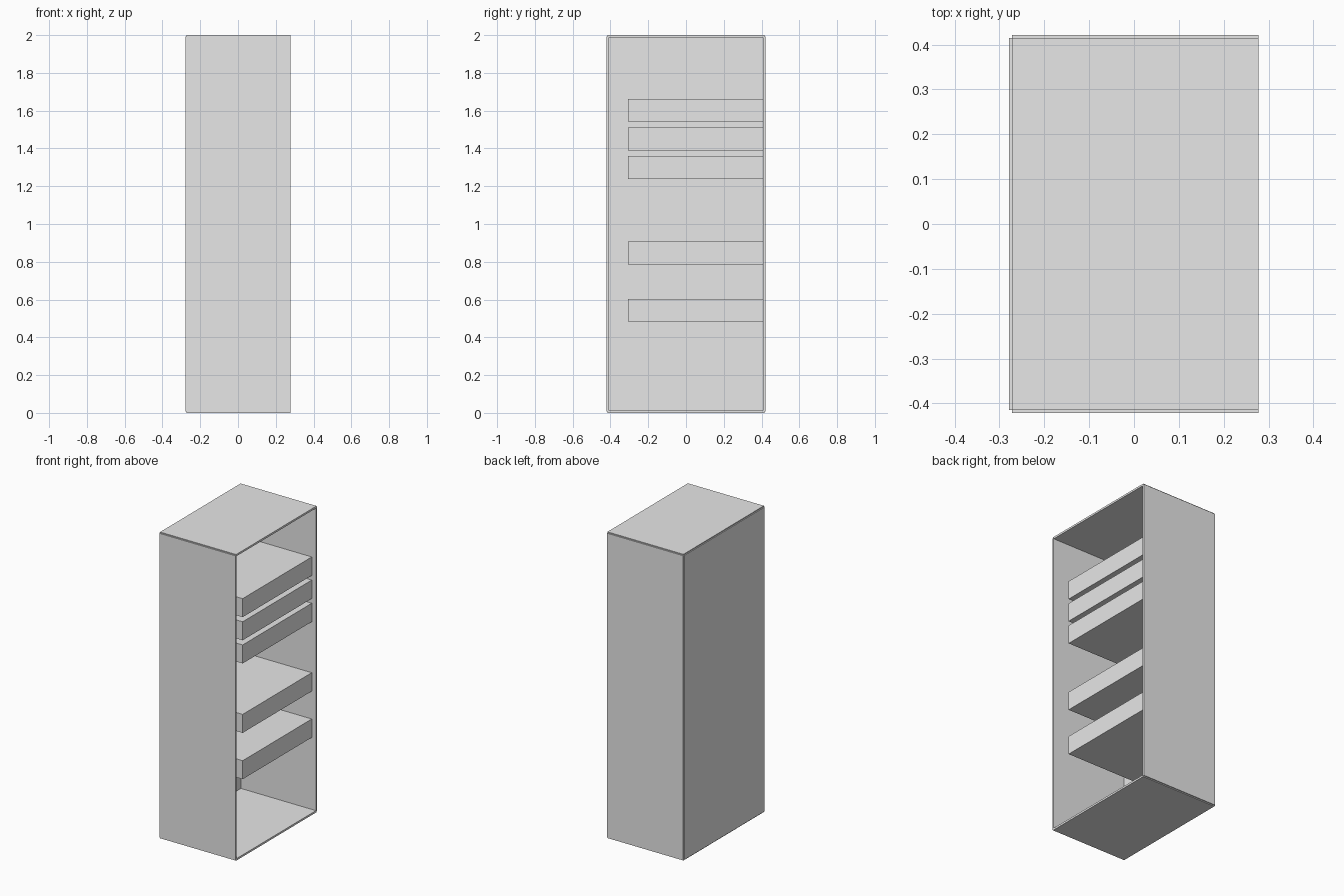
import bpy
import bmesh
from mathutils import Vector

cube = bpy.data.objects.get("Cube")
if cube:
    bpy.data.objects.remove(cube, do_unlink=True)

# Single flat grey
grey = bpy.data.materials.new("plain grey")
grey.use_nodes = True
grey.diffuse_color = (0.8, 0.8, 0.8, 1)
grey.node_tree.nodes["Principled BSDF"].inputs["Base Color"].default_value = (0.8, 0.8, 0.8, 1)


def box(name, low, high):
    """Axis-aligned box between two opposite corners."""
    low, high = Vector(low), Vector(high)
    bm = bmesh.new()
    bmesh.ops.create_cube(bm, size=1)
    for v in bm.verts:
        v.co = (low + high) / 2 + v.co * (high - low)
    mesh = bpy.data.meshes.new(name)
    bm.to_mesh(mesh)
    bm.free()
    mesh.materials.append(grey)
    obj = bpy.data.objects.new(name, mesh)
    bpy.context.collection.objects.link(obj)
    return obj


# Cabinet: the panels' mid-planes meet, which leaves small notches at the corners
half = 0.0063               # half of the panel thickness
back, opening = -0.272, 0.277
side = 0.415
floor, roof = half, 2 - half

for name, z in (("bottom_panel", floor), ("top_panel", roof)):
    box(name, (back, -side, z - half), (opening, side, z + half))
for name, y in (("front_panel", -side), ("rear_panel", side)):
    box(name, (back, y - half, floor), (opening, y + half, roof))
box("closed_side_panel", (back - half, -side, floor), (back + half, side, roof))

# Equipment units in evenly spaced slots, some left empty
for slot in (0, 2, 5, 6, 7):
    z = 0.483 + 0.1512 * slot
    box(f"equipment_unit_{slot}", (back + half, -0.306, z), (0.248, 0.407, z + 0.121))
